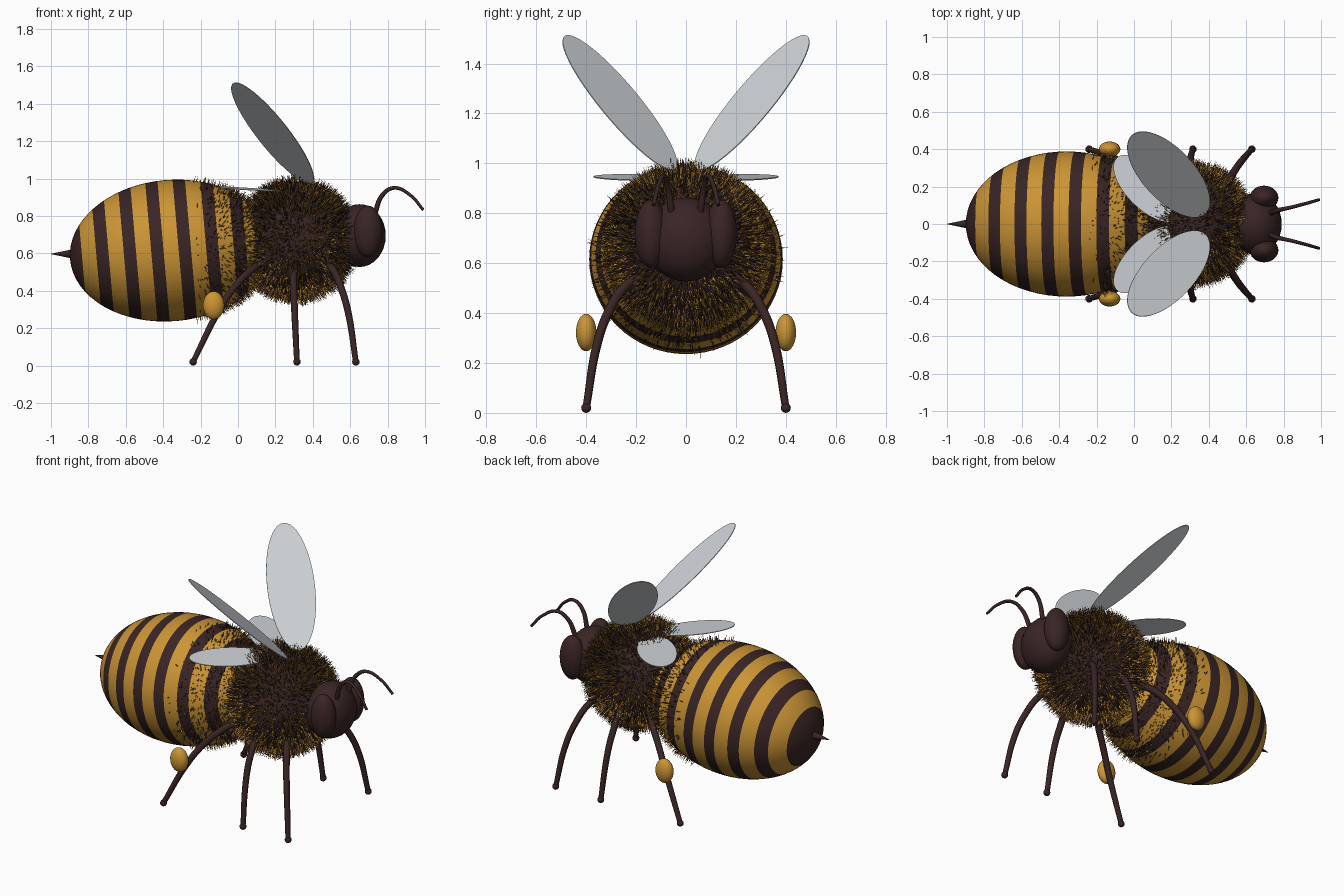
import bpy, bmesh, math, random
from mathutils import Vector, Matrix

if "Cube" in bpy.data.objects:
    bpy.data.objects.remove(bpy.data.objects["Cube"])

random.seed(4)

def material(name, rgb):
    m = bpy.data.materials.new(name)
    m.diffuse_color = (*rgb, 1)
    m.use_nodes = True
    m.node_tree.nodes["Principled BSDF"].inputs["Base Color"].default_value = m.diffuse_color
    return m

DARK = material("dark brown", (0.042, 0.018, 0.018))
GOLD = material("honey gold", (0.60, 0.30, 0.036))
WING = material("pale wing grey", (0.62, 0.65, 0.68))

def add(name, bm, mats, smooth=True):
    me = bpy.data.meshes.new(name)
    for f in bm.faces:
        f.smooth = smooth
    bm.to_mesh(me)
    bm.free()
    for m in mats:
        me.materials.append(m)
    ob = bpy.data.objects.new(name, me)
    bpy.context.collection.objects.link(ob)
    return ob

def ellipsoid(name, centre, radii, mat, seg=32):
    bm = bmesh.new()
    bmesh.ops.create_uvsphere(bm, u_segments=seg, v_segments=seg // 2, radius=1)
    bmesh.ops.transform(bm, verts=bm.verts, matrix=Matrix.Translation(centre) @ Matrix.Diagonal((*radii, 1)))
    return add(name, bm, [mat])

def tube(name, points, radii, mat):
    cu = bpy.data.curves.new(name, 'CURVE')
    cu.dimensions = '3D'
    cu.bevel_depth = 1.0
    cu.bevel_resolution = 3
    cu.use_fill_caps = True
    cu.resolution_u = 8
    sp = cu.splines.new('BEZIER')
    sp.bezier_points.add(len(points) - 1)
    for bp, p, r in zip(sp.bezier_points, points, radii):
        bp.co, bp.radius = p, r
        bp.handle_left_type = bp.handle_right_type = 'AUTO'
    cu.materials.append(mat)
    ob = bpy.data.objects.new(name, cu)
    bpy.context.collection.objects.link(ob)
    return ob

def fur(name, place, radii, count, length, keep):
    """Thin three-sided hairs scattered over an ellipsoid."""
    bm = bmesh.new()
    r = Vector(radii)
    for _ in range(count):
        d = Vector([random.gauss(0, 1) for _ in range(3)]).normalized()
        p = Vector((d.x * r.x, d.y * r.y, d.z * r.z))
        n = Vector((d.x / r.x, d.y / r.y, d.z / r.z)).normalized()
        if not keep(place @ p):
            continue
        n = (n + Vector([random.uniform(-0.25, 0.25) for _ in range(3)])).normalized()
        u = n.orthogonal().normalized()
        v = n.cross(u)
        tip = bm.verts.new(place @ (p + n * random.uniform(*length)))
        ring = [bm.verts.new(place @ (p - n * 0.005 + 0.0035 * (math.cos(a) * u + math.sin(a) * v)))
                for a in (0, 2.094, 4.189)]
        mi = random.randint(0, 1)
        for i in range(3):
            bm.faces.new((ring[i], ring[(i + 1) % 3], tip)).material_index = mi
    return add(name, bm, [DARK, GOLD], False)

# striped abdomen: poles along x, cut at every stripe edge, tail a little low
AB = (0.54, 0.388, 0.378)
place = Matrix.Translation((-0.36, 0, 0.615)) @ Matrix.Rotation(math.radians(-5), 4, 'Y')
stripes = [(-1, -0.475)] + [(-0.365 + 0.147 * i - 0.033, -0.365 + 0.147 * i + 0.033) for i in range(6)]
bm = bmesh.new()
bmesh.ops.create_uvsphere(bm, u_segments=64, v_segments=32, radius=1)
bmesh.ops.transform(bm, verts=bm.verts,
                    matrix=Matrix.Diagonal((*AB, 1)) @ Matrix.Rotation(math.pi / 2, 4, 'Y'))
for edge in [e for s in stripes for e in s if e > -0.5]:
    bmesh.ops.bisect_plane(bm, geom=bm.verts[:] + bm.edges[:] + bm.faces[:],
                           plane_co=(edge, 0, 0), plane_no=(1, 0, 0))
for f in bm.faces:
    x = f.calc_center_median().x
    f.material_index = 0 if any(a < x < b for a, b in stripes) else 1
bmesh.ops.transform(bm, verts=bm.verts, matrix=place)
add("abdomen", bm, [DARK, GOLD])
fur("abdomen_fur", place, AB, 9000, (0.015, 0.045),
    lambda p: p.x < 0.12 and random.random() < (p.x + 0.24) / 0.25)

# sting
bm = bmesh.new()
bmesh.ops.create_cone(bm, cap_ends=True, segments=16, radius1=0.028, radius2=0.001, depth=0.13)
bmesh.ops.transform(bm, verts=bm.verts, matrix=Matrix.Translation((-0.935, 0, 0.597))
                    @ Matrix.Rotation(-math.pi / 2, 4, 'Y'))
add("sting", bm, [DARK])

# furry thorax
TC = Vector((0.31, 0, 0.67))
ellipsoid("thorax", TC, (0.30, 0.30, 0.30), DARK, 48)
fur("thorax_fur", Matrix.Translation(TC), (0.30, 0.30, 0.30), 9500, (0.025, 0.065),
    lambda p: -0.24 < p.x - TC.x < 0.28)

# head
ellipsoid("head", (0.65, 0, 0.695), (0.14, 0.165, 0.168), DARK)

def wing(name, c, a, b, s):
    """Flat elliptical blade from its centre and two half-axes."""
    c, a, b = (Vector((v[0], s * v[1], v[2])) for v in (c, a, b))
    n = a.cross(b).normalized() * 0.002
    bm = bmesh.new()
    rims = []
    for k in (-1, 1):
        rims.append([bm.verts.new(c + k * n + a * math.cos(t) + b * math.sin(t))
                     for t in (2 * math.pi * i / 48 for i in range(48))])
        bm.faces.new(rims[-1])
    for i in range(48):
        j = (i + 1) % 48
        bm.faces.new((rims[0][i], rims[0][j], rims[1][j], rims[1][i]))
    bmesh.ops.recalc_face_normals(bm, faces=bm.faces[:])
    add(name, bm, [WING], False)

# hip, knee and foot x for each leg; heights and spread are shared
LEGS = {"front": (0.47, 0.51, 0.555, 0.59, 0.63),
        "middle": (0.29, 0.295, 0.298, 0.303, 0.315),
        "rear": (0.13, 0.07, -0.03, -0.11, -0.24)}
SPREAD = ((0.17, 0.55), (0.24, 0.51), (0.31, 0.405), (0.355, 0.28), (0.40, 0.02))

for side, s in (("left", 1), ("right", -1)):
    ellipsoid(f"{side}_eye", (0.695, s * 0.14, 0.718), (0.077, 0.065, 0.137), DARK)
    tube(f"{side}_antenna",
         [(0.73, s * 0.058, 0.81), (0.775, s * 0.075, 0.915), (0.835, s * 0.088, 0.95),
          (0.92, s * 0.11, 0.912), (0.99, s * 0.13, 0.833)],
         [0.014, 0.012, 0.010, 0.009, 0.008], DARK)
    for leg, xs in LEGS.items():
        pts = [(x, s * y, z) for x, (y, z) in zip(xs, SPREAD)]
        tube(f"{side}_{leg}_leg", pts, [0.02, 0.02, 0.019, 0.018, 0.015], DARK)
        ellipsoid(f"{side}_{leg}_foot", pts[-1], (0.02, 0.02, 0.02), DARK, 16)
    ellipsoid(f"{side}_pollen_basket", (-0.13, s * 0.40, 0.322), (0.057, 0.041, 0.075), GOLD)
    wing(f"{side}_fore_wing", (0.185, 0.265, 1.243), (-0.197, 0.209, 0.27), (0.10, 0.095, 0), s)
    wing(f"{side}_hind_wing", (0.07, 0.19, 0.943), (-0.163, 0.163, 0.008), (0.077, 0.077, -0.009), s)
